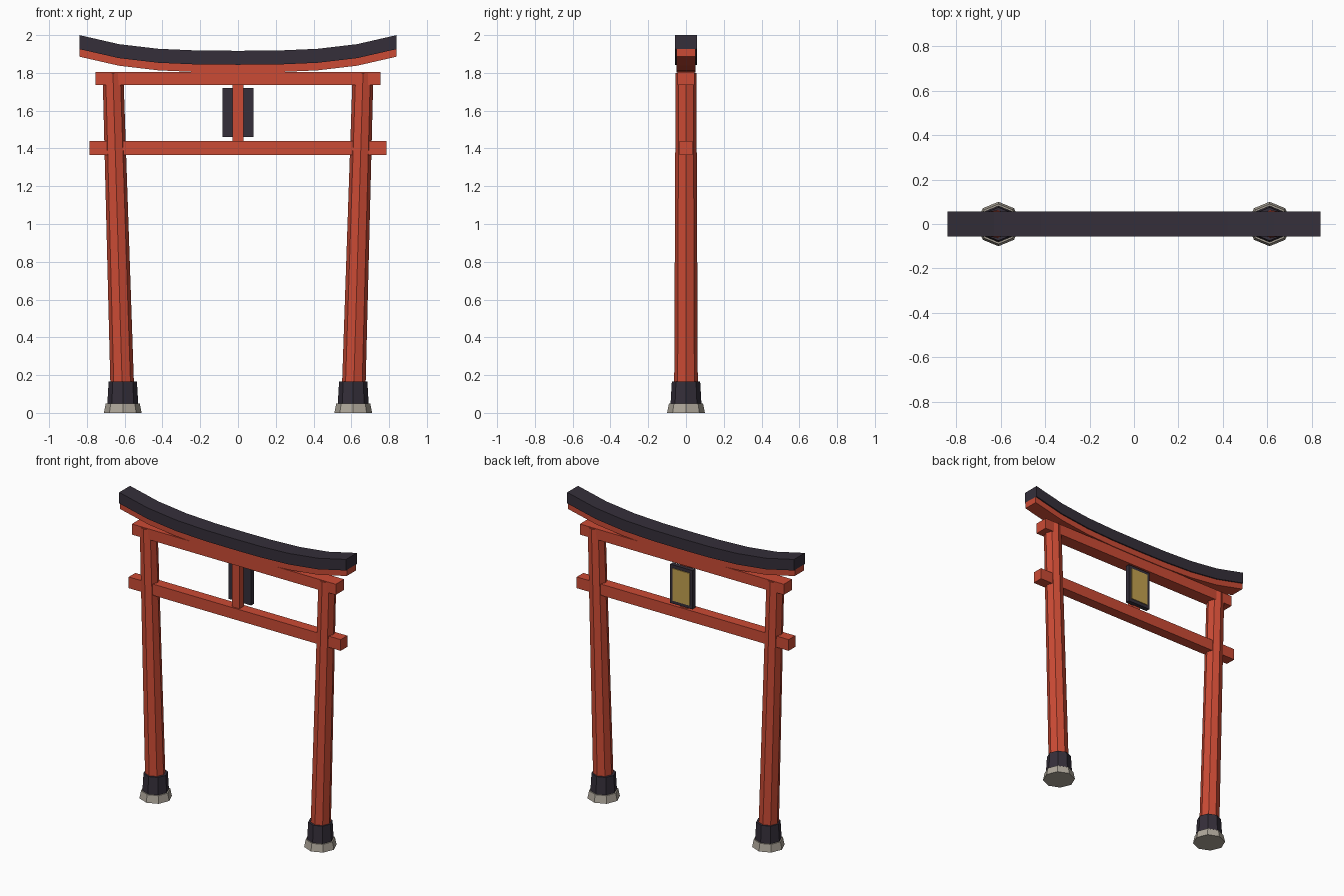
import bpy, bmesh, math
from mathutils import Vector

if "Cube" in bpy.data.objects:
    bpy.data.objects.remove(bpy.data.objects["Cube"])


def material(name, rgb):
    m = bpy.data.materials.new(name)
    m.diffuse_color = (*rgb, 1)
    m.use_nodes = True
    m.node_tree.nodes["Principled BSDF"].inputs["Base Color"].default_value = m.diffuse_color
    return m


RED = material("vermilion", (0.60, 0.07, 0.035))
DARK = material("charcoal", (0.035, 0.028, 0.042))
GOLD = material("gold", (0.55, 0.36, 0.08))
STONE = material("stone", (0.42, 0.38, 0.32))


def finish(name, bm, mat):
    bmesh.ops.recalc_face_normals(bm, faces=bm.faces)
    me = bpy.data.meshes.new(name)
    bm.to_mesh(me)
    bm.free()
    me.materials.append(mat)
    ob = bpy.data.objects.new(name, me)
    bpy.context.collection.objects.link(ob)
    return ob


def loft(name, rings, mat):
    """Join equal-length rings of points into a capped solid."""
    bm = bmesh.new()
    rows = [[bm.verts.new(p) for p in r] for r in rings]
    n = len(rows[0])
    for a, b in zip(rows, rows[1:]):
        for i in range(n):
            j = (i + 1) % n
            bm.faces.new((a[i], a[j], b[j], b[i]))
    bm.faces.new(rows[0])
    bm.faces.new(rows[-1])
    return finish(name, bm, mat)


def box(name, x, y, z, mat):
    rings = [[(x[0], y[0], h), (x[1], y[0], h), (x[1], y[1], h), (x[0], y[1], h)] for h in z]
    return loft(name, rings, mat)


def octagon(cx, z, r):
    return [Vector((cx + r * math.cos(k * math.pi / 4), r * math.sin(k * math.pi / 4), z))
            for k in range(8)]


def curved_beam(name, half_y, z_low, z_high, mat):
    """Beam whose ends sweep upwards."""
    rings = []
    for i in range(-4, 5):
        t = i / 4
        x, lift = 0.84 * t, 0.083 * abs(t) ** 3
        rings.append([(x, -half_y, z_low + lift), (x, half_y, z_low + lift),
                      (x, half_y, z_high + lift), (x, -half_y, z_high + lift)])
    return loft(name, rings, mat)


# Two leaning legs with sleeves and stone feet
for side, s in (("left", -1), ("right", 1)):
    loft(side + "_foot", [octagon(s * 0.61, 0, 0.10), octagon(s * 0.61, 0.05, 0.09)], STONE)
    loft(side + "_sleeve", [octagon(s * 0.61, 0.045, 0.082), octagon(s * 0.61, 0.165, 0.075)], DARK)
    loft(side + "_leg", [octagon(s * 0.61, 0.04, 0.063), octagon(s * 0.662, 1.80, 0.055)], RED)

# Swept roof and the beam beneath it
curved_beam("roof_cap", 0.057, 1.843, 1.917, DARK)
curved_beam("roof_underbeam", 0.049, 1.803, 1.845, RED)

# Straight crossbeams and central strut
box("upper_crossbeam", (-0.755, 0.755), (-0.044, 0.044), (1.735, 1.806), RED)
box("lower_crossbeam", (-0.785, 0.785), (-0.035, 0.035), (1.365, 1.44), RED)
box("centre_strut", (-0.028, 0.028), (-0.025, 0.025), (1.43, 1.74), RED)

# Hanging plaque on the back
box("plaque_frame", (-0.083, 0.083), (0.02, 0.05), (1.46, 1.72), DARK)
box("plaque_panel", (-0.063, 0.063), (0.04, 0.055), (1.482, 1.698), GOLD)
